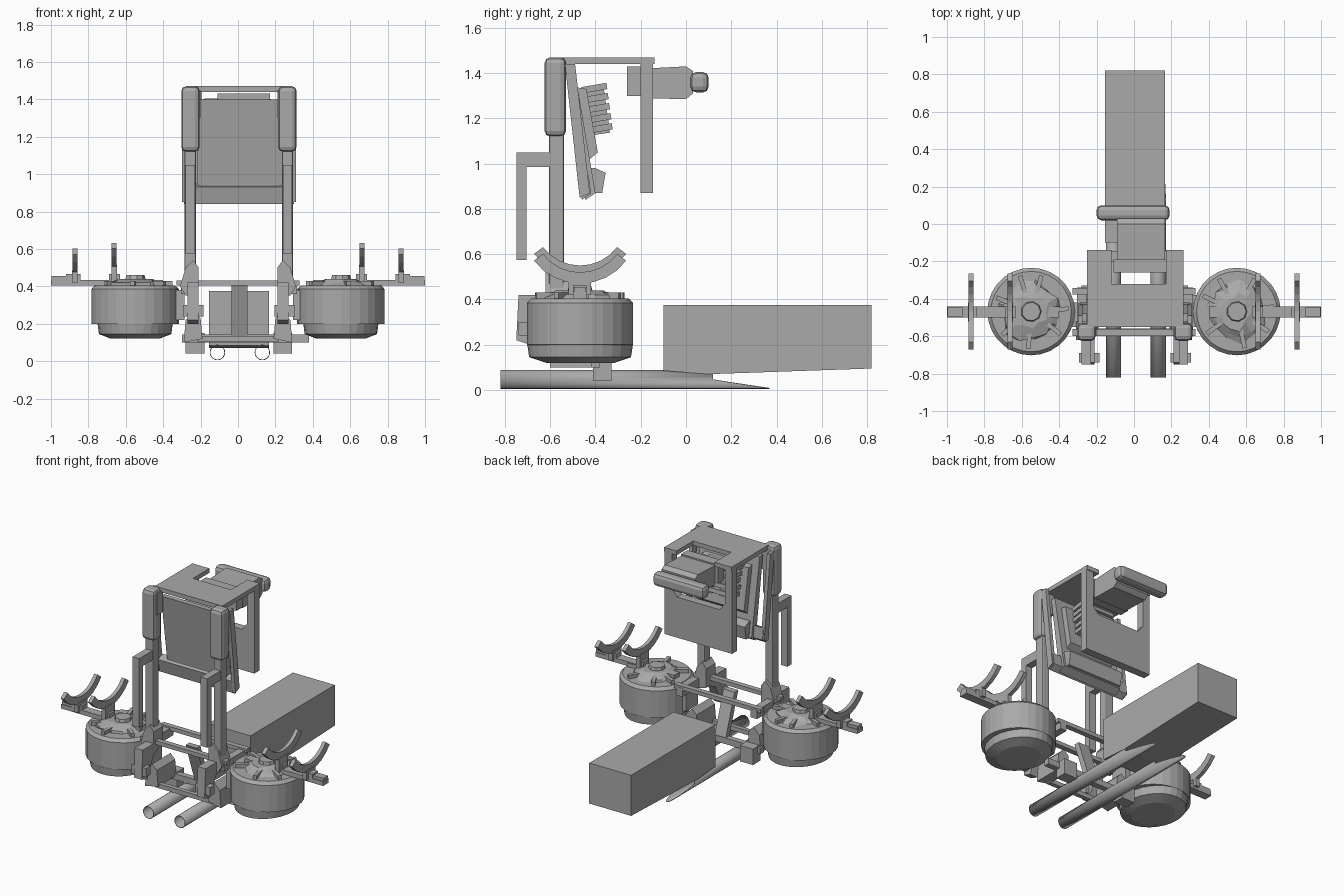
import bpy, bmesh, math, random
from mathutils import Vector, Matrix

random.seed(4)
if "Cube" in bpy.data.objects:
    bpy.data.objects.remove(bpy.data.objects["Cube"], do_unlink=True)

grey = bpy.data.materials.new("plain_grey")
grey.use_nodes = True
grey.diffuse_color = (0.4, 0.4, 0.4, 1)
grey.node_tree.nodes["Principled BSDF"].inputs["Base Color"].default_value = (0.4, 0.4, 0.4, 1)


def finish(name, bm):
    bmesh.ops.recalc_face_normals(bm, faces=bm.faces)
    mesh = bpy.data.meshes.new(name)
    bm.to_mesh(mesh)
    bm.free()
    mesh.materials.append(grey)
    obj = bpy.data.objects.new(name, mesh)
    bpy.context.scene.collection.objects.link(obj)
    return obj


def box(name, x, y, z, bevel=0, tilt=0):
    """Box from (min, max) ranges, optionally tilted about its x axis."""
    bm = bmesh.new()
    bmesh.ops.create_cube(bm, size=1)
    size = [r[1] - r[0] for r in (x, y, z)]
    bmesh.ops.scale(bm, vec=size, verts=bm.verts)
    bmesh.ops.rotate(bm, matrix=Matrix.Rotation(tilt, 3, 'X'), verts=bm.verts)
    bmesh.ops.translate(bm, vec=[(r[0] + r[1]) / 2 for r in (x, y, z)], verts=bm.verts)
    obj = finish(name, bm)
    if bevel:
        mod = obj.modifiers.new("bevel", 'BEVEL')
        mod.width, mod.segments = bevel, 2
    return obj


def prism(name, pts, lo, hi, axis):
    """Extrude a 2D outline along the given axis."""
    def place(p, d):
        return {'x': (d, p[0], p[1]), 'y': (p[0], d, p[1]), 'z': (p[0], p[1], d)}[axis]
    bm = bmesh.new()
    face = bm.faces.new([bm.verts.new(place(p, lo)) for p in pts])
    out = bmesh.ops.extrude_face_region(bm, geom=[face])
    verts = [v for v in out["geom"] if isinstance(v, bmesh.types.BMVert)]
    bmesh.ops.translate(bm, vec=place((0, 0), hi - lo), verts=verts)
    return finish(name, bm)


def lathe(name, profile, centre, sides=24, lower_x=1.0, jitter=0.0):
    """Stack of rings (radius, z); rings below the step are narrowed in x."""
    bm = bmesh.new()
    rings = []
    for r, z in profile:
        sx = lower_x if z < 0.199 else 1
        ring = []
        for i in range(sides):
            a = math.tau * i / sides
            rr = r - random.random() * jitter
            ring.append(bm.verts.new((centre[0] + rr * sx * math.cos(a),
                                      centre[1] + rr * math.sin(a), z)))
        rings.append(ring)
    for a, b in zip(rings, rings[1:]):
        for i in range(sides):
            j = (i + 1) % sides
            bm.faces.new((a[i], a[j], b[j], b[i]))
    bm.faces.new(rings[0])
    bm.faces.new(rings[-1])
    return finish(name, bm)


# Long rear box with a slightly bowed underside
prism("rear_box", [(-0.1, 0.085), (0.1, 0.07), (0.82, 0.095), (0.82, 0.375), (-0.1, 0.375)],
      -0.155, 0.165, 'x')

# Open floor tubes, their rear ends cut down to a thin lip
for side, cx in (("right", -0.11), ("left", 0.13)):
    bm = bmesh.new()
    front, back = [], []
    for i in range(20):
        a = math.tau * i / 20
        x, z = cx + 0.041 * math.cos(a), 0.047 + 0.042 * math.sin(a)
        front.append(bm.verts.new((x, -0.82, z)))
        back.append(bm.verts.new((x, 0.12 + 0.25 * max(0, 0.045 - z) / 0.04, z)))
    for i in range(20):
        j = (i + 1) % 20
        bm.faces.new((front[i], front[j], back[j], back[i]))
    tube = finish(side + "_floor_tube", bm)
    tube.modifiers.new("wall", 'SOLIDIFY').thickness = 0.004
    for p in tube.data.polygons:
        p.use_smooth = True

# Top frame, open at the back
prism("top_frame", [(-0.25, -0.55), (0.265, -0.55), (0.265, -0.14), (0.17, -0.14),
                    (0.17, -0.32), (-0.12, -0.32), (-0.12, -0.14), (-0.25, -0.14)],
      1.44, 1.47, 'z')
# Rear panel with corner posts and a wide upper opening
prism("rear_panel", [(-0.25, 0.87), (0.265, 0.87), (0.265, 1.45), (0.21, 1.45), (0.21, 1.2),
                     (0.17, 1.15), (-0.155, 1.15), (-0.195, 1.2), (-0.195, 1.45), (-0.25, 1.45)],
      -0.2, -0.145, 'y')

# Headrest block and rounded end bar
box("headrest_plate", (-0.11, 0.17), (-0.26, -0.19), (1.3, 1.43))
prism("headrest_block", [(-0.19, 1.29), (0, 1.285), (0.03, 1.31), (0.03, 1.41), (0, 1.43),
                         (-0.19, 1.42)], -0.09, 0.165, 'x')
box("headrest_bar", (-0.2, 0.19), (0.02, 0.1), (1.315, 1.405), 0.025)

# Slanted screen between the masts, with side rails and equipment behind it
prism("slanted_screen", [(-0.525, 1.4), (-0.49, 1.4), (-0.4, 0.87), (-0.445, 0.84)],
      -0.22, 0.235, 'x')
for side, x in (("right", -0.3), ("left", 0.285)):
    prism(side + "_screen_rail", [(-0.535, 1.44), (-0.49, 1.44), (-0.425, 0.87), (-0.47, 0.85)],
          x, x + 0.025, 'x')
prism("screen_bottom_rail", [(-0.48, 0.93), (-0.43, 0.95), (-0.42, 0.87), (-0.46, 0.84)],
      -0.29, 0.3, 'x')
prism("equipment_base", [(-0.46, 0.87), (-0.37, 0.87), (-0.355, 0.96), (-0.4, 0.98),
                         (-0.46, 0.98)], -0.2, 0.22, 'x')
prism("equipment_back", [(-0.5, 1.34), (-0.44, 1.33), (-0.39, 1.05), (-0.45, 1.0)],
      -0.17, 0.19, 'x')
for i in range(5):
    z = 1.14 + i * 0.045
    x = -0.13 + random.random() * 0.03
    y = -0.325 - i * 0.006
    box("equipment_shelf", (x, x + 0.26), (-0.46, y), (z, z + 0.028), tilt=0.17)
for x in (-0.08, 0.04):
    box("equipment_upright", (x, x + 0.06), (-0.44, -0.35), (1.13, 1.34), tilt=0.14)

# Parts repeated on both sides
for side, s in (("right", -1), ("left", 1)):
    def sided(part, x, y, z, **kw):
        """Box whose x range is measured outward from the middle."""
        xs = sorted((s * x[0] + 0.005, s * x[1] + 0.005))
        return box(side + "_" + part, xs, y, z, **kw)

    # Telescoping mast with its front handle
    sided("upper_mast", (0.21, 0.308), (-0.625, -0.53), (1.12, 1.47), bevel=0.025)
    sided("mast_collar", (0.205, 0.28), (-0.6, -0.53), (1.3, 1.45))
    sided("lower_mast", (0.23, 0.29), (-0.605, -0.54), (0.42, 1.14), bevel=0.008)
    sided("handle_arm", (0.235, 0.285), (-0.75, -0.6), (0.985, 1.05))
    sided("handle_grip", (0.235, 0.285), (-0.75, -0.705), (0.575, 1.04))

    # Joint under the mast, lower knuckle, foot and front bracket
    joint = [(0.21, 0.5), (0.24, 0.54), (0.28, 0.5), (0.31, 0.4), (0.28, 0.35), (0.21, 0.37)]
    prism(side + "_mast_joint", [(s * x, z) for x, z in joint], -0.62, -0.52, 'y')
    knuckle = [(0.19, 0.12), (0.2, 0.23), (0.235, 0.265), (0.28, 0.22), (0.29, 0.1)]
    prism(side + "_knuckle", [(s * x, z) for x, z in knuckle], -0.6, -0.4, 'y')
    sided("foot", (0.185, 0.285), (-0.41, -0.33), (0.04, 0.15))
    front = [(-0.75, 0.22), (-0.69, 0.2), (-0.62, 0.34), (-0.57, 0.36), (-0.58, 0.42), (-0.74, 0.42)]
    prism(side + "_front_bracket", front, s * 0.24 - 0.03, s * 0.24 + 0.03, 'x')
    sided("bracket_link", (0.19, 0.3), (-0.74, -0.69), (0.24, 0.3))
    sided("side_link", (0.26, 0.31), (-0.6, -0.34), (0.36, 0.42))
    sided("drum_hinge", (0.29, 0.4), (-0.55, -0.42), (0.22, 0.38))

    # Drum with a stepped foot and a rough, ridged top
    cx, cy = s * 0.55, -0.468
    lathe(side + "_drum", [(0.15, 0.12), (0.225, 0.145), (0.233, 0.198), (0.234, 0.2),
                           (0.234, 0.385), (0.215, 0.405)], (cx, cy), 28, 0.86)
    lathe(side + "_drum_cap", [(0.19, 0.4), (0.17, 0.42), (0.11, 0.44)], (cx, cy), 13, 1, 0.05)
    lathe(side + "_drum_hub", [(0.06, 0.42), (0.05, 0.46)], (cx, cy), 9)
    for i in range(7):
        a = math.tau * (i + random.random() * 0.5) / 7
        rib = box(side + "_drum_rib", (0.08, 0.2), (-0.012, 0.012), (0.39, 0.43))
        rib.matrix_world = Matrix.Translation((cx, cy, 0)) @ Matrix.Rotation(a, 4, 'Z')

    # Outrigger bar with two curved cradles
    bar = sorted((s * 0.4, s * 1.0))
    box(side + "_outrigger", bar, (-0.5, -0.44), (0.405, 0.435))
    for x, low, base in ((0.872, 0.47, 0.92), (0.662, 0.5, 0.69)):
        arc = []
        for r, order in ((0.255, 1), (0.205, -1)):
            for i in range(9)[::order]:
                a = math.radians(-143 + 106 * i / 8)
                arc.append((cy + r * math.cos(a), low + 0.255 + r * math.sin(a)))
        prism(side + "_cradle", arc, s * x - 0.013, s * x + 0.013, 'x')
        ends = sorted((s * (x - 0.03), s * base))
        box(side + "_cradle_base", ends, (-0.5, -0.44), (0.43, 0.465))
        box(side + "_cradle_neck", (s * x - 0.015, s * x + 0.015), (-0.52, -0.42),
            (0.42, low + 0.015))
    box(side + "_outrigger_end", sorted((s * 0.88, s * 0.998)), (-0.495, -0.445), (0.41, 0.455))

# Cross bars joining the two sides
for y in (-0.58, -0.36):
    box("upper_cross_bar", (-0.33, 0.33), (y - 0.018, y + 0.018), (0.405, 0.432))
box("lower_cross_bar", (-0.3, 0.38), (-0.42, -0.38), (0.1, 0.142))
box("lower_front_bar", (-0.22, 0.22), (-0.59, -0.56), (0.105, 0.135))

# Slanted centre strut
prism("centre_strut", [(-0.52, 0.42), (-0.48, 0.42), (-0.38, 0.13), (-0.42, 0.13)],
      -0.035, 0.05, 'x')
